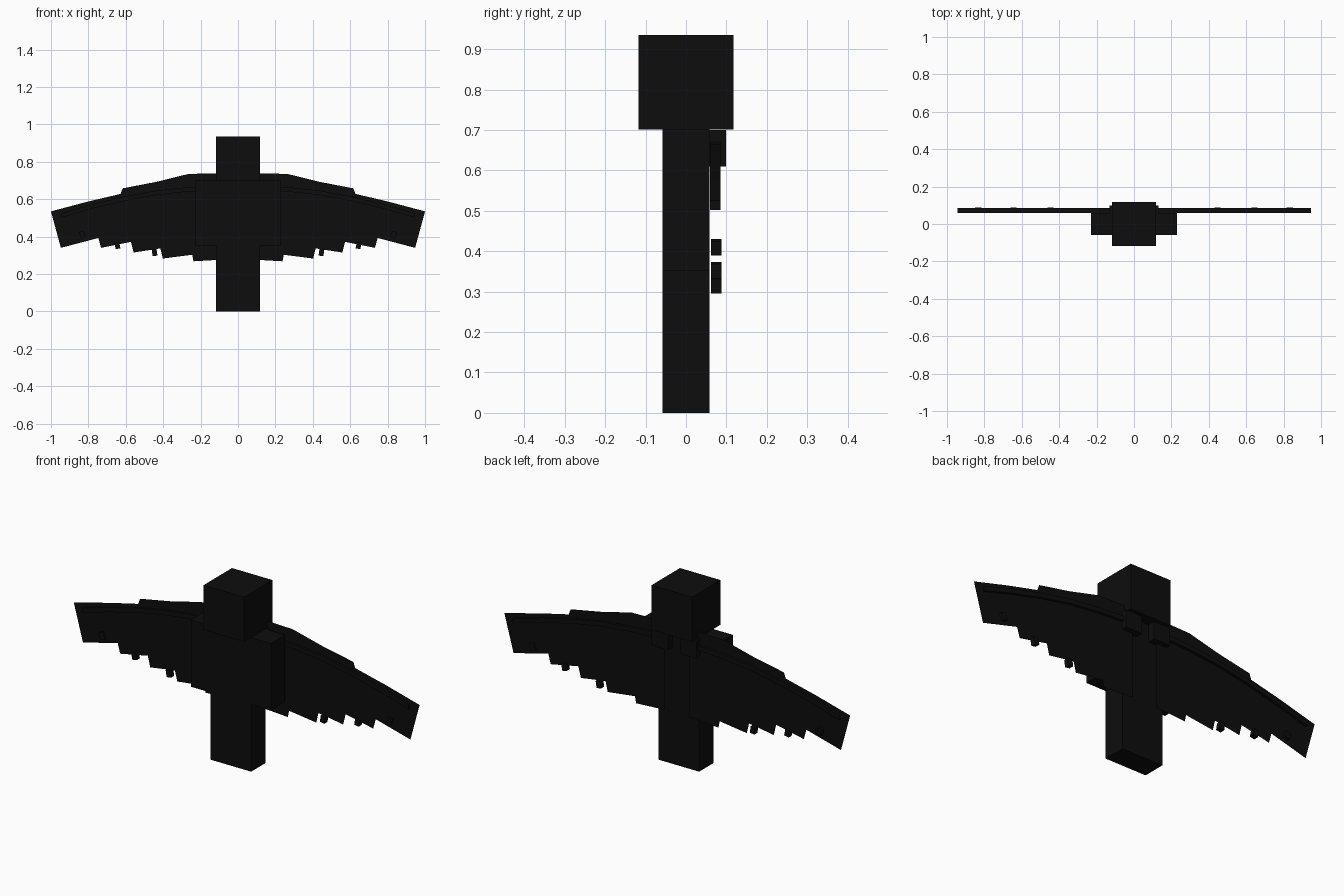
import bpy, bmesh, math
from mathutils import Vector

if "Cube" in bpy.data.objects:
    bpy.data.objects.remove(bpy.data.objects["Cube"])

black = bpy.data.materials.new("near_black")
black.diffuse_color = (0.004, 0.004, 0.004, 1)
black.use_nodes = True
black.node_tree.nodes["Principled BSDF"].inputs["Base Color"].default_value = black.diffuse_color


def finish(name, bm):
    bmesh.ops.recalc_face_normals(bm, faces=bm.faces)
    mesh = bpy.data.meshes.new(name)
    bm.to_mesh(mesh)
    bm.free()
    mesh.materials.append(black)
    ob = bpy.data.objects.new(name, mesh)
    bpy.context.collection.objects.link(ob)
    return ob


def box(name, center, size, tilt=0.0):
    bm = bmesh.new()
    bmesh.ops.create_cube(bm, size=1)
    for v in bm.verts:
        v.co = Vector(a * b for a, b in zip(v.co, size))
    ob = finish(name, bm)
    ob.location = center
    ob.rotation_euler.y = tilt
    return ob


# Blocky figure
box("head", (0, 0, 0.818), (0.234, 0.234, 0.234))
box("torso", (0, 0, 0.526), (0.234, 0.117, 0.35))

# Wing outline for the right side: stepped top edge, tip, stepped feather edge
outline = [
    (0.07, 0.74), (0.265, 0.735), (0.265, 0.714), (0.44, 0.692), (0.617, 0.658),
    (0.612, 0.632), (0.80, 0.588), (1.0, 0.535), (0.947, 0.34),
    (0.742, 0.394), (0.732, 0.34), (0.572, 0.372), (0.558, 0.315),
    (0.415, 0.337), (0.402, 0.283), (0.245, 0.303), (0.238, 0.268), (0.07, 0.278),
]
# Centre line of the wing bone
spine = [(0.10, 0.662), (0.27, 0.652), (0.44, 0.634), (0.61, 0.602),
         (0.78, 0.561), (0.945, 0.514)]
charms = [(0.446, 0.315, 0.15), (0.645, 0.353, 0.2), (0.832, 0.41, 0.25)]

for side, s in (("right", 1), ("left", -1)):
    # Limbs
    box(side + "_leg", (s * 0.0585, 0, 0.1755), (0.117, 0.117, 0.351))
    box(side + "_arm", (s * 0.174, 0, 0.526), (0.114, 0.117, 0.35))

    # Thin wing sheet
    bm = bmesh.new()
    bm.faces.new([bm.verts.new((s * x, 0.072, z)) for x, z in outline])
    bmesh.ops.triangulate(bm, faces=bm.faces)
    finish(side + "_wing", bm)

    # Square bone swept along the wing
    bm = bmesh.new()
    rings = []
    for x, z in spine:
        rings.append([bm.verts.new((s * x, y, z + dz)) for y, dz in
                      ((0.06, -0.012), (0.085, -0.012), (0.085, 0.012), (0.06, 0.012))])
    for a, b in zip(rings, rings[1:]):
        for i in range(4):
            j = (i + 1) % 4
            bm.faces.new((a[i], a[j], b[j], b[i]))
    bm.faces.new(rings[0])
    bm.faces.new(rings[-1])
    finish(side + "_wing_bone", bm)

    # Shoulder mount on the back and small hanging blocks
    box(side + "_wing_mount", (s * 0.083, 0.078, 0.655), (0.094, 0.041, 0.09))
    for i, (x, z, t) in enumerate(charms):
        box(f"{side}_wing_block_{i + 1}", (s * x, 0.0745, z), (0.026, 0.026, 0.036), s * t)
